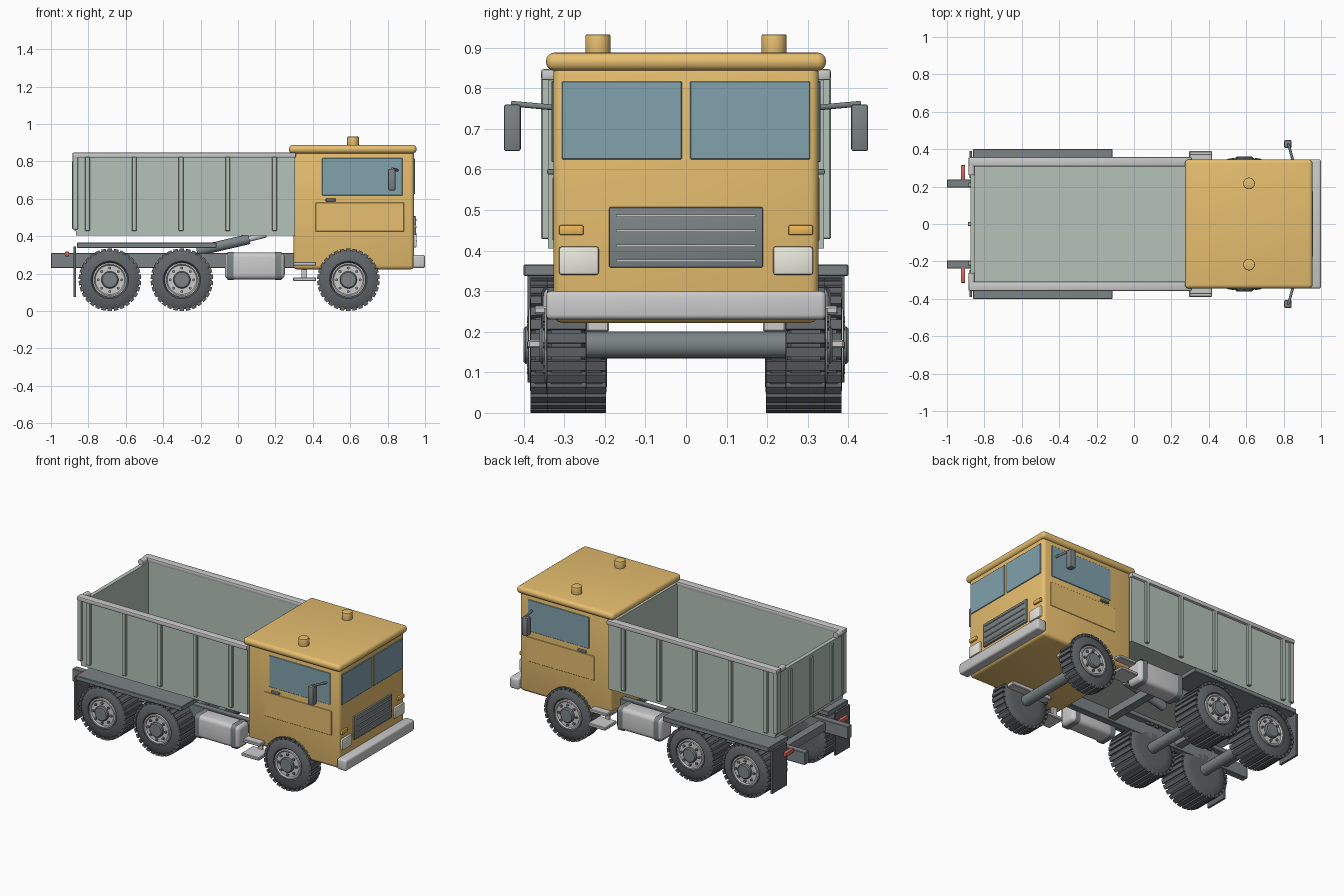
import bpy, bmesh, math
from mathutils import Vector, Matrix

if "Cube" in bpy.data.objects:
    bpy.data.objects.remove(bpy.data.objects["Cube"])

def mat(name, r, g, b):
    m = bpy.data.materials.new(name)
    m.diffuse_color = (r, g, b, 1)
    m.use_nodes = True
    m.node_tree.nodes["Principled BSDF"].inputs["Base Color"].default_value = m.diffuse_color
    return m

ORANGE = mat("orange_paint", .80, .52, .16)
GREEN = mat("green_paint", .46, .54, .48)
DARK = mat("dark_steel", .20, .23, .24)
RUBBER = mat("rubber", .12, .13, .14)
LIGHT = mat("light_steel", .66, .69, .69)
GLASS = mat("glass", .22, .36, .42)
CREAM = mat("lamp_cream", .84, .83, .74)
AMBER = mat("amber", .85, .48, .10)
RED = mat("lamp_red", .72, .15, .12)

def finish(name, bm, material):
    bmesh.ops.recalc_face_normals(bm, faces=bm.faces)
    me = bpy.data.meshes.new(name)
    bm.to_mesh(me)
    bm.free()
    me.materials.append(material)
    ob = bpy.data.objects.new(name, me)
    bpy.context.collection.objects.link(ob)
    return ob

def box(name, x, y, z, material, bevel=0.0, seg=2):
    """Box from (min, max) pairs with optional rounded edges."""
    bm = bmesh.new()
    bmesh.ops.create_cube(bm, size=1)
    for v in bm.verts:
        v.co = Vector([(a + b) / 2 + c * abs(b - a) for (a, b), c in zip((x, y, z), v.co)])
    if bevel:
        bmesh.ops.bevel(bm, geom=bm.edges[:], offset=bevel, segments=seg, profile=.5, affect='EDGES')
    return finish(name, bm, material)

def pair(name, x, y, z, material, bevel=0.0, seg=2):
    """Box on both sides of the centre line."""
    for side, s in (("right", -1), ("left", 1)):
        box(f"{name}_{side}", x, (s * y[0], s * y[1]), z, material, bevel, seg)

def rod(name, p, q, r, material, n=20, bevel=0.0):
    """Cylinder between two points."""
    p, q = Vector(p), Vector(q)
    d = q - p
    m = Matrix.Translation((p + q) / 2) @ d.to_track_quat('Z', 'Y').to_matrix().to_4x4()
    bm = bmesh.new()
    bmesh.ops.create_cone(bm, cap_ends=True, segments=n, radius1=r, radius2=r, depth=d.length)
    if bevel:
        edges = [e for e in bm.edges if any(len(f.verts) > 4 for f in e.link_faces)]
        bmesh.ops.bevel(bm, geom=edges, offset=bevel, segments=2, profile=.5, affect='EDGES')
    bmesh.ops.transform(bm, matrix=m, verts=bm.verts)
    return finish(name, bm, material)

def lathe(name, profile, x, z, s, material, n=40):
    """Spin (radius, y) points around an axle at (x, z), on side s."""
    bm = bmesh.new()
    vs = [bm.verts.new((r, y, 0)) for r, y in profile]
    es = [bm.edges.new(e) for e in zip(vs, vs[1:])]
    bmesh.ops.spin(bm, geom=vs + es, cent=(0, 0, 0), axis=(0, 1, 0), angle=2 * math.pi, steps=n)
    bmesh.ops.remove_doubles(bm, verts=bm.verts, dist=1e-5)
    for v in bm.verts:
        v.co = (v.co.x + x, v.co.y * s, v.co.z + z)
    return finish(name, bm, material)

# wheels and axles
WZ = .167
def wheel(name, x, y0, y1, s):
    lathe(name + "_tyre", [(0, y0), (.10, y0), (.145, y0 + .004), (.158, y0 + .014), (.158, y1 - .014),
          (.145, y1 - .004), (.10, y1), (.092, y1 - .012), (0, y1 - .012)], x, WZ, s, RUBBER)
    lathe(name + "_rim", [(0, y1 - .013), (.092, y1 - .013), (.092, y1 + .003), (.084, y1 + .004),
          (.078, y1 - .003), (0, y1 - .003)], x, WZ, s, LIGHT)
    lathe(name + "_hub", [(0, y1 - .008), (.046, y1 - .008), (.046, y1 + .010), (.040, y1 + .016),
          (0, y1 + .016)], x, WZ, s, DARK, 24)
    lugs, bolts = bmesh.new(), bmesh.new()
    for i in range(30):
        m = (Matrix.Translation((x, s * (y0 + y1) / 2, WZ)) @ Matrix.Rotation(i * math.tau / 30, 4, 'Y')
             @ Matrix.Translation((0, 0, .159)) @ Matrix.Diagonal((.024, y1 - y0 - .004, .016, 1)))
        bmesh.ops.create_cube(lugs, size=1, matrix=m)
    for i in range(8):
        a = i * math.tau / 8
        m = (Matrix.Translation((x + .063 * math.cos(a), s * y1, WZ + .063 * math.sin(a)))
             @ Matrix.Rotation(math.pi / 2, 4, 'X'))
        bmesh.ops.create_cone(bolts, cap_ends=True, segments=6, radius1=.008, radius2=.008, depth=.014, matrix=m)
    finish(name + "_tread", lugs, RUBBER)
    finish(name + "_bolts", bolts, DARK)

for label, x, y0, y1 in (("front", .59, .245, .345), ("middle", -.30, .195, .385), ("rear", -.685, .195, .385)):
    for side, s in (("right", -1), ("left", 1)):
        wheel(f"{label}_wheel_{side}", x, y0, y1, s)
    rod(label + "_axle", (x, -y0 - .02, WZ), (x, y0 + .02, WZ), .033, DARK)

# chassis
pair("chassis_rail", (-1, .90), (.195, .237), (.23, .31), DARK, .003, 1)
for i, x in enumerate((-.82, -.49, .0, .40)):
    box(f"cross_member_{i}", (x - .025, x + .025), (-.2, .2), (.245, .295), DARK)
pair("front_spring", (.45, .73), (.19, .245), (.20, .232), LIGHT, .004, 1)
pair("rear_fender", (-.86, -.115), (.20, .40), (.337, .366), DARK, .003, 1)
pair("mud_flap", (-.88, -.867), (.245, .39), (.075, .345), RUBBER)
pair("tail_light", (-.925, -.903), (.235, .315), (.292, .318), RED, .004)

# fuel tanks with straps
pair("fuel_tank", (-.07, .25), (.235, .352), (.17, .312), LIGHT, .025, 4)
for i, x in enumerate((-.04, .215)):
    pair(f"tank_strap_{i}", (x - .008, x + .008), (.232, .357), (.166, .316), DARK, .025, 4)

# dump body
box("body_floor", (-.865, .305), (-.34, .34), (.405, .44), GREEN)
pair("body_side", (-.87, .305), (.315, .34), (.425, .835), GREEN)
box("body_front_wall", (.28, .305), (-.34, .34), (.425, .835), GREEN)
box("tailgate", (-.875, -.85), (-.318, .318), (.43, .815), GREEN)
pair("body_top_rail", (-.885, .31), (.308, .357), (.82, .847), LIGHT, .006)
pair("rear_corner_post", (-.886, -.855), (.31, .35), (.437, .83), GREEN, .003, 1)
for i in range(5):
    x = -.805 + .25 * i
    pair(f"side_rib_{i}", (x - .013, x + .013), (.335, .357), (.428, .825), GREEN, .003, 1)
for i, y in enumerate((-.21, 0, .21)):
    box(f"tailgate_rib_{i}", (-.888, -.87), (y - .012, y + .012), (.44, .80), GREEN, .003, 1)
for s in (-1, 1):
    rod("tailgate_hinge", (-.868, s * .262, .83), (-.868, s * .312, .83), .018, LIGHT)

# tipping ram
rod("ram_cylinder", (-.22, 0, .32), (.06, 0, .385), .027, DARK)
rod("ram_piston", (.05, 0, .383), (.15, 0, .408), .015, LIGHT)

# cab shell, roof, beacons, bumper
box("cab", (.296, .942), (-.327, .327), (.222, .86), ORANGE, .022, 3)
box("cab_roof", (.272, .955), (-.345, .345), (.843, .888), ORANGE, .021, 4)
for s in (-1, 1):
    rod("roof_beacon", (.615, s * .217, .87), (.615, s * .217, .933), .031, ORANGE, 28, .004)
box("bumper", (.935, 1.0), (-.345, .345), (.23, .30), LIGHT, .012, 3)

# cab front
pair("windscreen", (.93, .947), (.01, .306), (.625, .817), GLASS, .002, 1)
box("grille", (.93, .953), (-.19, .19), (.358, .507), DARK, .005)
for i in range(4):
    z = .375 + .037 * i
    box(f"grille_bar_{i}", (.95, .958), (-.173, .173), (z - .003, z + .003), LIGHT)
pair("headlight", (.93, .955), (.215, .313), (.34, .41), CREAM, .006)
pair("indicator", (.93, .953), (.252, .313), (.438, .463), AMBER, .005)

# cab sides: window, door, handle, steps, mirrors
pair("side_window", (.45, .88), (.32, .331), (.618, .818), GLASS, .002, 1)
pair("door_panel", (.415, .888), (.32, .3295), (.425, .58), ORANGE, .002, 1)
pair("door_handle", (.468, .525), (.325, .342), (.587, .601), DARK, .004)
pair("upper_step", (.295, .418), (.24, .375), (.243, .263), LIGHT, .004, 1)
pair("lower_step", (.295, .418), (.27, .39), (.16, .18), LIGHT, .004, 1)
pair("step_bracket", (.34, .37), (.27, .285), (.17, .255), LIGHT)
pair("mirror", (.803, .842), (.407, .449), (.645, .76), DARK, .006)
for s in (-1, 1):
    rod("mirror_arm", (.855, s * .32, .752), (.825, s * .43, .762), .007, DARK, 12)

# smooth curved areas, keep hard edges
for ob in bpy.context.scene.objects:
    ob.select_set(True)
    bpy.context.view_layer.objects.active = ob
bpy.ops.object.shade_smooth_by_angle(angle=math.radians(35))
